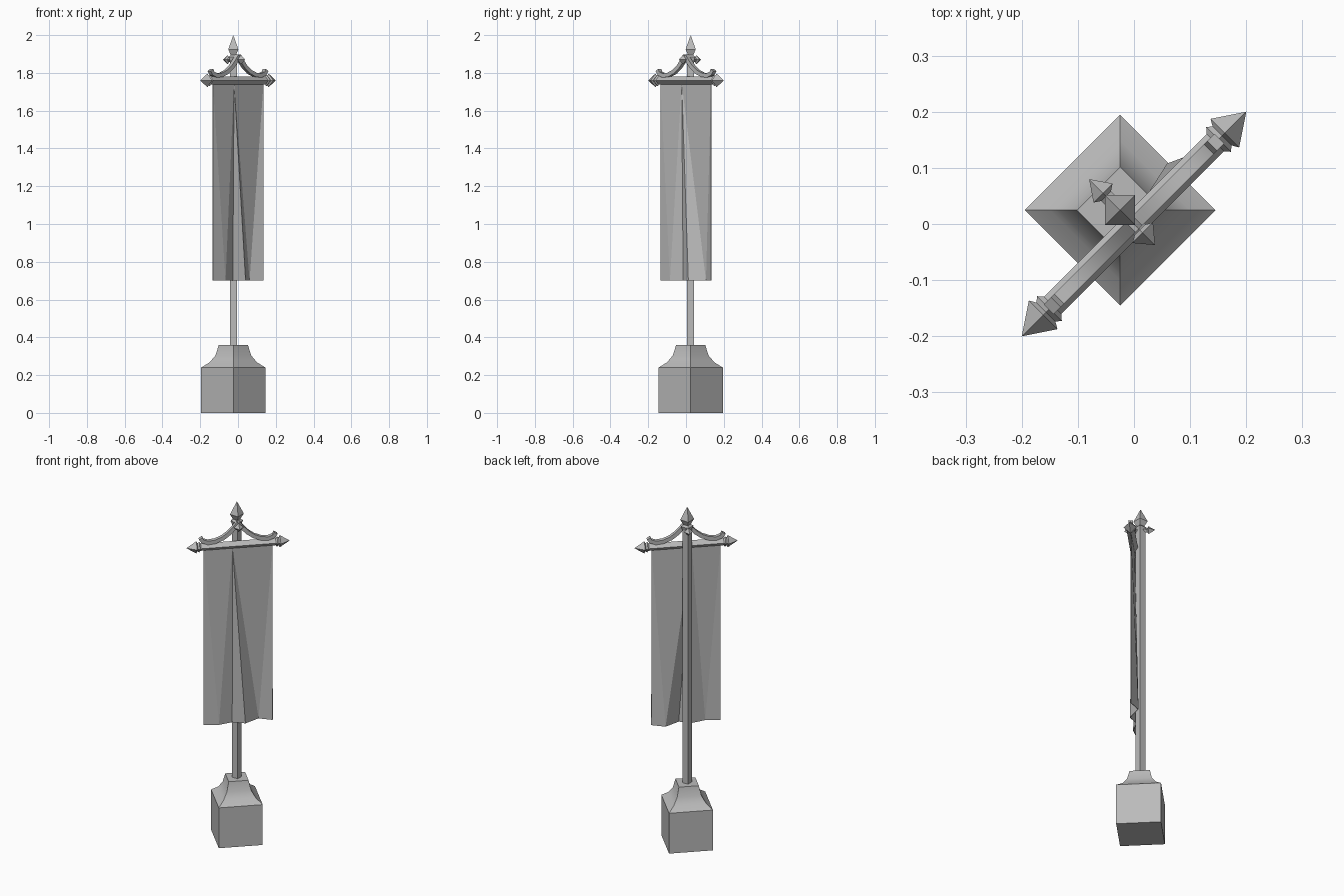
import bpy, bmesh
from math import radians, pi, sin, cos
from mathutils import Matrix, Vector

if "Cube" in bpy.data.objects:
    bpy.data.objects.remove(bpy.data.objects["Cube"])

GREY = (0.5, 0.5, 0.5, 1)
mat = bpy.data.materials.new("plain grey")
mat.use_nodes = True
mat.diffuse_color = GREY
mat.node_tree.nodes["Principled BSDF"].inputs["Base Color"].default_value = GREY

# Parts are built with the crossbar along x, then the whole banner turns 45 degrees
TURN = Matrix.Rotation(radians(45), 4, "Z")
POLE_Y = 0.035


def finish(name, bm, smooth=False):
    bmesh.ops.remove_doubles(bm, verts=bm.verts, dist=0.0001)
    bmesh.ops.recalc_face_normals(bm, faces=bm.faces)
    bm.transform(TURN)
    mesh = bpy.data.meshes.new(name)
    bm.to_mesh(mesh)
    bm.free()
    mesh.materials.append(mat)
    obj = bpy.data.objects.new(name, mesh)
    bpy.context.collection.objects.link(obj)
    if smooth:
        bpy.ops.object.select_all(action="DESELECT")
        obj.select_set(True)
        bpy.context.view_layer.objects.active = obj
        bpy.ops.object.shade_smooth_by_angle(angle=radians(30))
    return obj


def loft(bm, rings):
    """Skin a list of four-point rings and cap both ends."""
    loops = [[bm.verts.new(p) for p in ring] for ring in rings]
    for a, b in zip(loops, loops[1:]):
        for i in range(4):
            j = (i + 1) % 4
            bm.faces.new((a[i], a[j], b[j], b[i]))
    bm.faces.new(loops[0])
    bm.faces.new(loops[-1])


def stack(name, profile, origin, axis="Z", phase=0, smooth=False):
    """Four-sided turned part; profile holds (position along axis, corner radius)."""
    bm = bmesh.new()
    rings = []
    for t, r in profile:
        r = max(r, 0.00001)
        ring = []
        for k in range(4):
            a = phase + k * pi / 2
            p, q = r * cos(a), r * sin(a)
            local = {"X": (t, p, q), "Y": (p, t, q), "Z": (p, q, t)}[axis]
            ring.append(Vector(origin) + Vector(local))
        rings.append(ring)
    loft(bm, rings)
    return finish(name, bm, smooth)


# Stone base with a concave shoulder
stack("base", [(0, 0.17), (0.24, 0.17), (0.268, 0.125), (0.305, 0.094), (0.36, 0.077)],
      (0, POLE_Y, 0), phase=pi / 4, smooth=True)

# Pole and its spear point
stack("pole", [(0.35, 0.026), (1.88, 0.026)], (0, POLE_Y, 0))
stack("spear_point", [(1.865, 0.026), (1.885, 0.034), (1.895, 0.02), (1.925, 0.038), (2, 0)],
      (0, POLE_Y, 0))

# Short spikes pointing to the back and front of the pole
stack("back_spike", [(0.04, 0.014), (0.07, 0.012), (0.078, 0.024), (0.113, 0)], (0, 0, 1.87), "Y")
stack("front_spike", [(0.03, 0.014), (-0.015, 0.014), (-0.022, 0.026), (-0.053, 0)], (0, 0, 1.87), "Y")

# Crossbar with a barbed point at each end
half = [(0.205, 0.022), (0.213, 0.031), (0.222, 0.024), (0.229, 0.036), (0.283, 0)]
stack("crossbar", [(-t, r) for t, r in reversed(half)] + half, (0, 0, 1.76), "X")

# Curved scroll braces
path = [(0.0, 1.89), (0.022, 1.862), (0.05, 1.832), (0.085, 1.806), (0.125, 1.79),
        (0.165, 1.786), (0.195, 1.797), (0.206, 1.815)]
for side, label in ((1, "left"), (-1, "right")):
    bm = bmesh.new()
    pts = [Vector((side * x, 0, z)) for x, z in path]
    rings = []
    for i, p in enumerate(pts):
        d = (pts[min(i + 1, len(pts) - 1)] - pts[max(i - 1, 0)]).normalized()
        n = Vector((-d.z, 0, d.x)) * 0.011
        w = Vector((0, 0.012, 0))
        rings.append([p + n + w, p + n - w, p - n - w, p - n + w])
    loft(bm, rings)
    finish(label + "_scroll_brace", bm, True)

# Hanging cloth: folds fan out from one point on the top edge
bm = bmesh.new()
TOP, HEM = 1.75, 0.70
top = [bm.verts.new((x, 0, TOP)) for x in (-0.19, -0.031, 0.19)]
hem = [bm.verts.new((x, y, HEM)) for x, y in
       ((-0.19, 0), (-0.107, -0.012), (-0.03, 0.01), (0.037, -0.018), (0.118, 0.033), (0.19, 0))]
bm.faces.new((top[0], hem[0], hem[1]))
bm.faces.new((top[0], hem[1], top[1]))
for a, b in zip(hem[1:4], hem[2:5]):
    bm.faces.new((top[1], a, b))
bm.faces.new((top[1], hem[4], top[2]))
bm.faces.new((top[2], hem[4], hem[5]))
cloth = finish("banner_cloth", bm)
solid = cloth.modifiers.new("thickness", "SOLIDIFY")
solid.thickness = 0.003
solid.offset = 0
